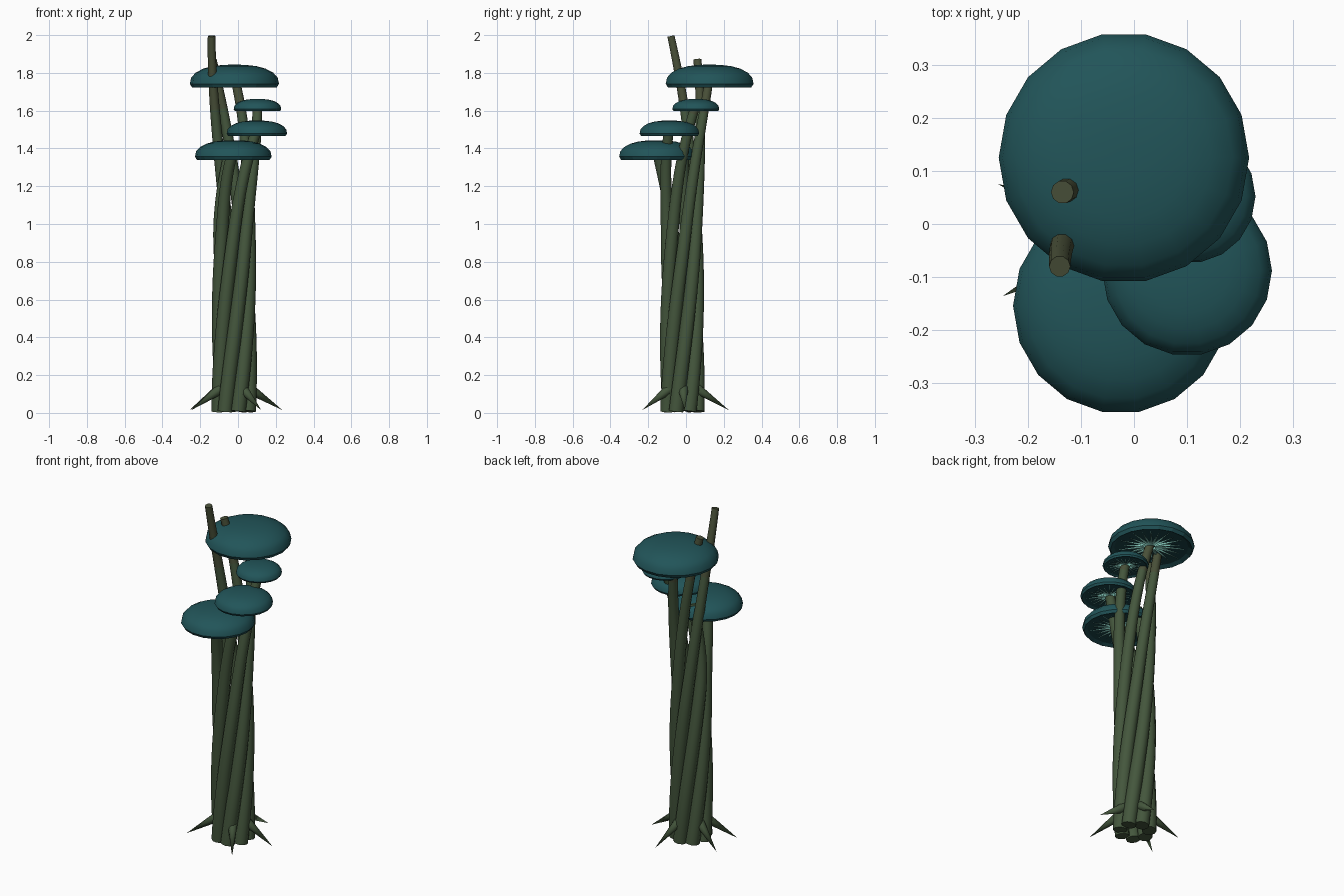
import bpy, bmesh, math
from mathutils import Vector, Matrix

cube = bpy.data.objects.get("Cube")
if cube:
    bpy.data.objects.remove(cube)


def material(name, rgb):
    m = bpy.data.materials.new(name)
    m.use_nodes = True
    m.diffuse_color = (*rgb, 1)
    m.node_tree.nodes["Principled BSDF"].inputs["Base Color"].default_value = (*rgb, 1)
    return m


MOSS = material("moss green", (0.058, 0.094, 0.046))
OLIVE = material("olive brown", (0.066, 0.080, 0.040))
TEAL = material("cap teal", (0.0155, 0.090, 0.100))
DARK = material("underside teal", (0.010, 0.055, 0.062))
GLOW = material("gill aqua", (0.28, 0.70, 0.60))

AXIS = Vector((-0.02, -0.02, 0))
COUNT = 7


def finish(name, bm, mats):
    bmesh.ops.recalc_face_normals(bm, faces=bm.faces)
    mesh = bpy.data.meshes.new(name)
    bm.to_mesh(mesh)
    bm.free()
    for m in mats:
        mesh.materials.append(m)
    ob = bpy.data.objects.new(name, mesh)
    bpy.context.collection.objects.link(ob)


def skin(bm, rings):
    """Bridge consecutive closed rings of vertices with smooth quads."""
    faces = []
    for a, b in zip(rings, rings[1:]):
        n = len(a)
        for i in range(n):
            f = bm.faces.new((a[i], a[(i + 1) % n], b[(i + 1) % n], b[i]))
            f.smooth = True
            faces.append(f)
    return faces


def polar(angle, r, z):
    return Vector((r * math.cos(angle), r * math.sin(angle), z))


# Stalk: a tapered tube that twists round the bundle and bends out to its tip
def stalk(name, index, tip, steps=36, sides=10):
    tip = Vector(tip)
    base = math.radians(-230) + index * math.tau / COUNT
    off = tip - AXIS
    r_tip, twist = math.hypot(off.x, off.y), 1.6
    delta = math.atan2(off.y, off.x) - base - twist * tip.z
    delta = (delta + math.pi) % math.tau - math.pi
    path = []
    for i in range(steps + 1):
        z = 0.008 + (tip.z - 0.008) * i / steps
        s = max(0, (z - 0.9) / (tip.z - 0.9)) ** 2
        path.append(AXIS + polar(base + twist * z + delta * s, 0.081 + (r_tip - 0.081) * s, z))
    bm = bmesh.new()
    rings = []
    for i, p in enumerate(path):
        tangent = path[min(i + 1, steps)] - path[max(i - 1, 0)]
        q = Vector((0, 0, 1)).rotation_difference(tangent)
        r = 0.040 - 0.020 * (p.z / 2) ** 1.5
        rings.append([bm.verts.new(p + q @ polar(math.tau * k / sides, r, 0)) for k in range(sides)])
    skin(bm, rings)
    bm.faces.new(rings[0])
    bm.faces.new(rings[-1])
    # browner towards the highest tips
    for f in bm.faces:
        f.material_index = int(f.calc_center_median().z > 1.6)
    finish(name, bm, [MOSS, OLIVE])


def spike(bm, start, end, radius, sides):
    d = end - start
    q = Vector((0, 0, 1)).rotation_difference(d)
    mat = Matrix.Translation((start + end) / 2) @ q.to_matrix().to_4x4()
    bmesh.ops.create_cone(bm, cap_ends=True, segments=sides, radius1=radius,
                          radius2=0, depth=d.length, matrix=mat)


# Cap: domed disc with a shallow hollow underside and radiating gills
DOME = [(0.95, -0.05), (1, 0.03), (0.97, 0.17), (0.87, 0.28), (0.7, 0.37),
        (0.5, 0.425), (0.25, 0.455), (0.08, 0.46)]
HOLLOW = [(0.86, 0.01), (0.1, 0.06)]


def cap(name, x, y, z, R, sides=18):
    centre = Vector((x, y, z))

    def ring(bm, p):
        return [bm.verts.new(centre + polar(math.tau * k / sides, p[0] * R, p[1] * R))
                for k in range(sides)]

    bm = bmesh.new()
    top = [ring(bm, p) for p in DOME]
    for f in skin(bm, top)[:sides]:
        f.smooth = False
    bm.faces.new(top[-1]).smooth = True
    under = [top[0]] + [ring(bm, p) for p in HOLLOW]
    for f in skin(bm, under) + [bm.faces.new(under[-1])]:
        f.smooth = False
        f.material_index = 1
    finish(name, bm, [TEAL, DARK])

    bm = bmesh.new()
    for k in range(22):
        a = math.tau * k / 22
        reach = 0.82 if k % 2 else 0.72
        spike(bm, centre + polar(a, 0.1 * R, 0.035 * R), centre + polar(a, reach * R, 0.008 * R),
              0.04 * R, 4)
    finish(name + "_gills", bm, [GLOW])


caps = [("low_cap", -0.025, -0.154, 1.35, 0.203),
        ("middle_cap", 0.10, -0.088, 1.474, 0.16),
        ("small_cap", 0.103, 0.052, 1.604, 0.126),
        ("top_cap", -0.019, 0.125, 1.735, 0.236)]
for i, (name, x, y, z, R) in enumerate(caps):
    cap(name, x, y, z, R)
    stalk(name.replace("cap", "stalk"), i, (x, y, z + 0.2 * R))

# Bare stalks without caps
stalk("short_bare_stalk", 4, (-0.135, 0.06, 1.87))
stalk("tall_bare_stalk", 5, (-0.14, -0.08, 1.995))
stalk("stub_stalk", 6, (-0.035, -0.015, 1.42))

# Pointed roots splayed unevenly round the foot
for k, degrees in enumerate((3, 75, 158, 207, 304)):
    a = math.radians(degrees)
    bm = bmesh.new()
    spike(bm, AXIS + polar(a, 0.085, 0.125), AXIS + polar(a, 0.255, 0.015), 0.028, 8)
    for f in bm.faces:
        f.smooth = len(f.verts) == 3
    finish(f"root_{k + 1}", bm, [MOSS])
